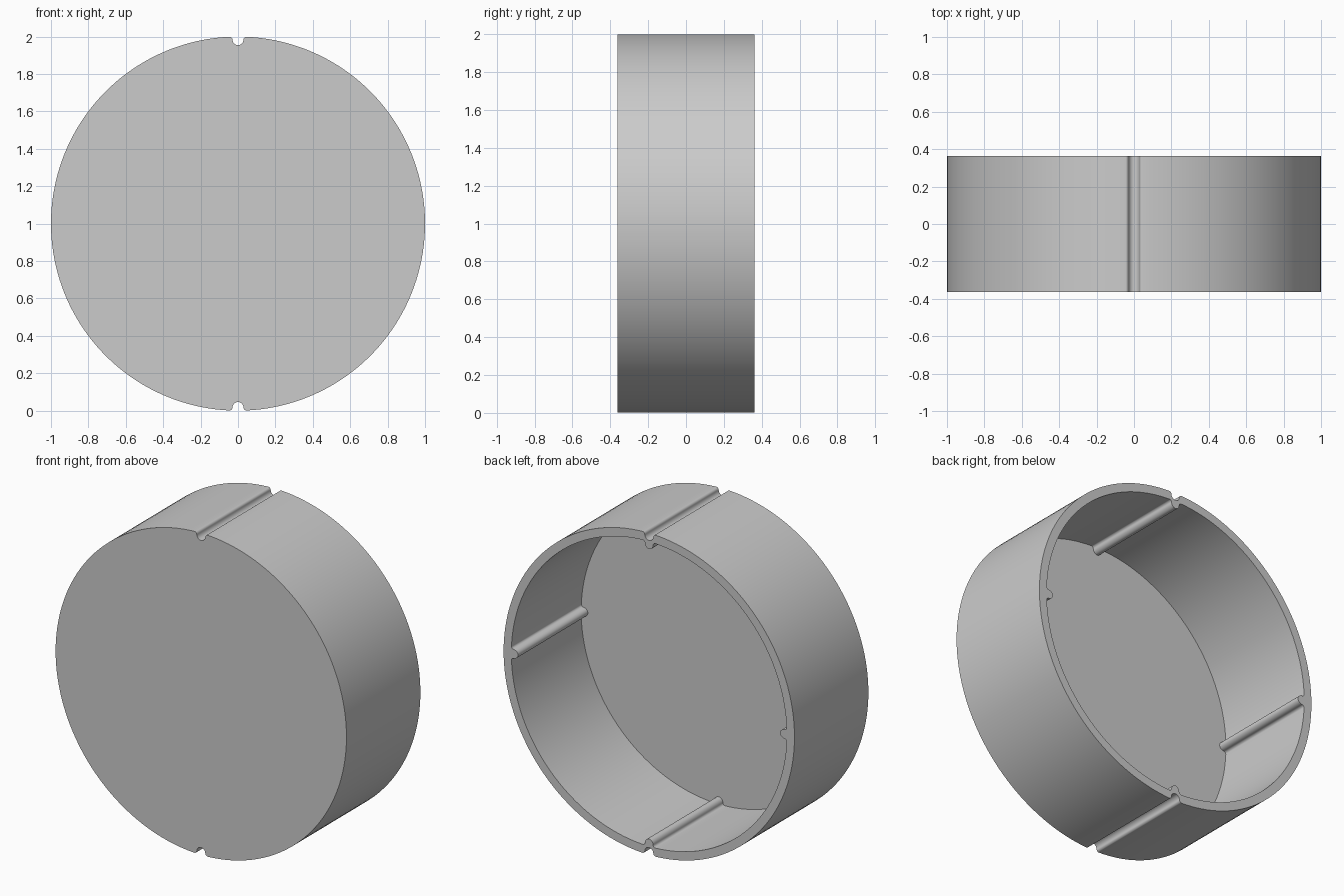
import bpy
import bmesh
import math

if "Cube" in bpy.data.objects:
    bpy.data.objects.remove(bpy.data.objects["Cube"], do_unlink=True)

OUTER, INNER = 1.0, 0.947      # wall radii
HALF = 0.363                   # half of the depth
FLOOR = 0.04                   # thickness of the closed front
ROUND, LIP = 0.03, 0.016       # groove radius and lip fillet
WIDTH = ROUND + LIP


def dent(u):
    """Depth of a round groove with filleted lips, at sideways distance u."""
    u = abs(u)
    if u >= WIDTH:
        return 0.0
    if u > ROUND:
        return LIP - math.sqrt(max(0, LIP ** 2 - (WIDTH - u) ** 2))
    return LIP + math.sqrt(ROUND ** 2 - u ** 2)


# Sideways samples of one groove, dense where it is steep
arc = [ROUND * math.sin(math.pi * i / 16) for i in range(-8, 9)]
lip = [WIDTH - LIP * math.sin(math.pi * i / 12) for i in range(6)]
samples = sorted(arc + lip + [-u for u in lip])

# Angles all round: four grooves joined by even steps
angles = []
for quarter in range(4):
    start = quarter * math.pi / 2
    angles += [start + u for u in samples]
    gap = math.pi / 2 - 2 * WIDTH
    angles += [start + WIDTH + gap * i / 40 for i in range(1, 40)]


def ring(bm, radius, y, all_four):
    verts = []
    for a in angles:
        side = round(a / (math.pi / 2))
        notched = all_four or side % 2 == 1
        r = radius - (dent(a - side * math.pi / 2) if notched else 0)
        verts.append(bm.verts.new((r * math.cos(a), y, 1 + r * math.sin(a))))
    return verts


# Cup: outer wall, back rim, inner wall, with front and floor discs
bm = bmesh.new()
rings = [ring(bm, OUTER, -HALF, False), ring(bm, OUTER, HALF, False),
         ring(bm, INNER, HALF, True), ring(bm, INNER, FLOOR - HALF, True)]
for a, b in zip(rings, rings[1:]):
    for i in range(len(a)):
        j = (i + 1) % len(a)
        bm.faces.new((a[i], a[j], b[j], b[i]))
bm.faces.new(rings[0])
bm.faces.new(rings[-1])
bmesh.ops.recalc_face_normals(bm, faces=bm.faces)
mesh = bpy.data.meshes.new("round_cap")
bm.to_mesh(mesh)
bm.free()

cap = bpy.data.objects.new("round_cap", mesh)
bpy.context.collection.objects.link(cap)

# Plain grey
grey = bpy.data.materials.new("plain_grey")
grey.use_nodes = True
colour = (0.6, 0.6, 0.6, 1)
grey.diffuse_color = colour
grey.node_tree.nodes["Principled BSDF"].inputs["Base Color"].default_value = colour
mesh.materials.append(grey)

bpy.context.view_layer.objects.active = cap
cap.select_set(True)
bpy.ops.object.shade_smooth_by_angle(angle=math.radians(35))
